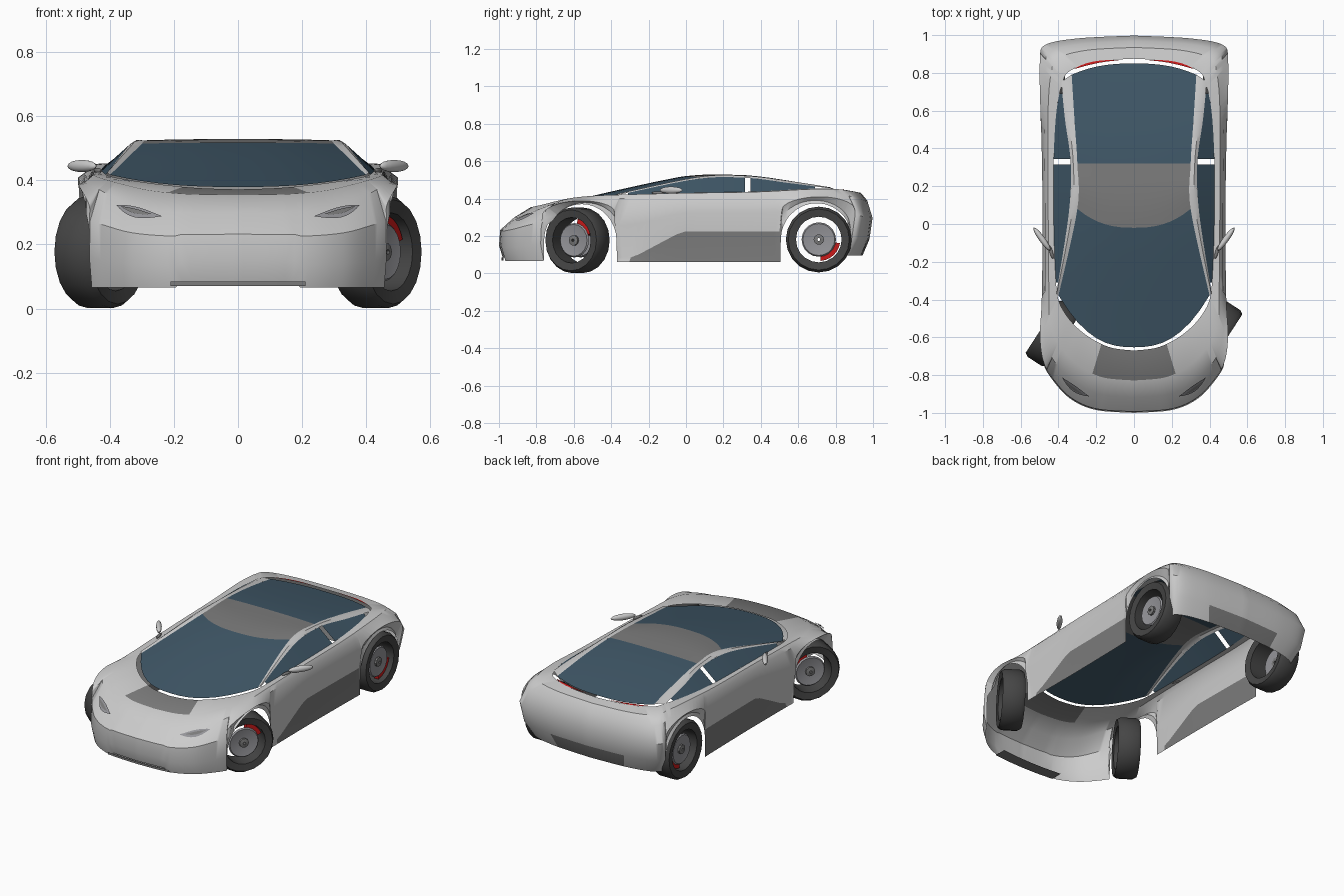
import bpy, bmesh, math
from mathutils import Vector, Matrix

if "Cube" in bpy.data.objects:
    bpy.data.objects.remove(bpy.data.objects["Cube"])


def material(name, r, g, b):
    m = bpy.data.materials.new(name)
    m.use_nodes = True
    m.diffuse_color = (r, g, b, 1)
    m.node_tree.nodes["Principled BSDF"].inputs["Base Color"].default_value = (r, g, b, 1)
    return m


silver = material("silver_paint", .6, .6, .6)
trim = material("grey_trim", .2, .2, .2)
glass = material("blue_glass", .05, .095, .135)
rubber = material("black_rubber", .06, .06, .06)
metal = material("wheel_metal", .3, .3, .32)
red = material("red", .6, .01, .01)


def finish(name, bm, mats, mirror=False, angle=35):
    me = bpy.data.meshes.new(name)
    bm.to_mesh(me)
    bm.free()
    for m in mats:
        me.materials.append(m)
    ob = bpy.data.objects.new(name, me)
    bpy.context.collection.objects.link(ob)
    if mirror:
        ob.modifiers.new("Mirror", 'MIRROR')
    bpy.ops.object.select_all(action='DESELECT')
    ob.select_set(True)
    bpy.context.view_layer.objects.active = ob
    bpy.ops.object.shade_smooth_by_angle(angle=math.radians(angle))
    return ob


def loft(name, rows, mats, rule=None, mirror=True):
    """Skin a grid of points; faces point away from the car's middle."""
    bm = bmesh.new()
    grid = [[bm.verts.new(p) for p in row] for row in rows]
    for j in range(len(grid) - 1):
        for i in range(len(grid[0]) - 1):
            f = bm.faces.new((grid[j][i], grid[j][i + 1], grid[j + 1][i + 1], grid[j + 1][i]))
            if rule:
                f.material_index = rule(j, f.calc_center_median())
    bm.normal_update()
    mid = Vector((0, 0, .2))
    if sum(f.normal.dot(f.calc_center_median() - mid) * f.calc_area() for f in bm.faces) < 0:
        bmesh.ops.reverse_faces(bm, faces=bm.faces[:])
    return finish(name, bm, mats, mirror)


def spline(keys, s):
    """Smooth curve through key points, one unit of s per key."""
    n = len(keys) - 1
    i = min(max(int(s), 0), n - 1)
    t = s - i
    a, b, c, d = (Vector(keys[min(max(k, 0), n)]) for k in range(i - 1, i + 3))
    return b + ((c - a) * t + (2 * a - 5 * b + 4 * c - d) * t ** 2 + (3 * b - a - 3 * c + d) * t ** 3) / 2


def s_at_y(keys, y):
    lo, hi = 0, len(keys) - 1
    for _ in range(40):
        m = (lo + hi) / 2
        lo, hi = (m, hi) if spline(keys, m).y < y else (lo, m)
    return lo


def mix(a, b, t):
    return a + (b - a) * t


# Body: plan outline with shoulder height, and the edge of the cabin opening
OUTER = [(0, -1, .30), (.2, -.985, .30), (.33, -.93, .315), (.42, -.84, .35), (.48, -.74, .38),
         (.5, -.6, .395), (.49, -.4, .4), (.485, 0, .405), (.49, .4, .41), (.5, .7, .425),
         (.5, .87, .42), (.475, .95, .4), (.3, .985, .39), (0, 1, .39)]
INNER = [(0, -.67, .372), (.12, -.655, .376), (.22, -.61, .385), (.3, -.55, .395), (.36, -.48, .405),
         (.4, -.4, .413), (.415, -.28, .42), (.425, 0, .43), (.425, .35, .437), (.41, .6, .45),
         (.38, .74, .455), (.34, .81, .45), (.2, .86, .445), (0, .875, .44)]
ARCHES = [(-.58, .175), (.71, .18)]
R = .195


def bottom(x, y):
    for yc, zc in ARCHES:
        if abs(y - yc) < R:
            return zc + math.sqrt(R * R - (y - yc) ** 2)
    if y < -.7:
        return .085 if x < .2 else .065
    return .095 if y > .85 else .06


def column(s):
    """Points of one vertical slice, from the lower edge to the cabin opening."""
    o, inn = spline(OUTER, s), spline(INNER, s)
    zb, sh = bottom(o.x, o.y), o.z
    z1 = mix(zb, sh, .3)
    if -.385 < o.y < .515:
        z1 = min(max(.085 + (o.y + .3) * .5, .085), .225)
    front, rear = o.y < -.75, o.y > .9
    tuck = .06 if front else .45 if rear else .12
    waist = 0 if front else .15 if rear else .2
    rows = [(tuck, zb), (waist, z1), (.02, mix(z1, sh, .55)), (.25, sh),
            (.52, mix(sh, inn.z, .65) + .008), (1, inn.z)]
    return [Vector((mix(o.x, inn.x, f), mix(o.y, inn.y, f), z)) for f, z in rows]


stations = [i / 8 for i in range(len(OUTER) * 8 - 7)]
for yc, zc in ARCHES:
    for side in (-1, 1):
        stations.append(s_at_y(OUTER, yc + side * (R + .002)))
        stations += [s_at_y(OUTER, yc + side * R * .9999 * math.cos(k * math.pi / 16)) for k in range(8)]
columns = [column(s) for s in sorted(set(stations))]


def body_rule(j, c):
    skirt = j == 0 and -.28 < c.y < .515
    hood_vent = j == 4 and c.y < -.6 and abs(c.x) < .2
    valance = j == 0 and c.y > .9 and abs(c.x) < .25
    return int(skirt or hood_vent or valance)


loft("body_shell", list(zip(*columns)), [silver, trim], body_rule)


# Thin plates that follow the body surface
def plate(name, s0, s1, row, v0, v1, mat, lift):
    pts = []
    for k in range(9):
        c = column(mix(s0, s1, k / 8))
        thick = math.sin(math.pi * k / 8)
        mid = (v0 + v1) / 2
        pts.append([c[row].lerp(c[row + 1], mix(mid, v, thick)) + Vector(lift) for v in (v0, v1)])
    loft(name, pts, [mat])


plate("headlight", 1.35, 2.75, 2, .55, .95, metal, (.003, -.006, .004))
plate("headlight_lens", 1.6, 2.55, 2, .68, .85, trim, (.005, -.009, .006))
plate("tail_light", 11.2, 12.6, 4, .9, 1.08, red, (0, -.004, .003))
loft("front_splitter", [[(.21 * u, y - .012 * (1 - u * u), z) for u in (0, .5, 1)]
     for y, z in ((-.9, .07), (-.975, .07), (-.975, .084))], [trim])

# Cabin: roof rail edges, then panels stretched across them
RAIL_IN = [(.4, -.38, .417), (.3, .08, .515), (.3, .32, .52), (.315, .55, .494), (.33, .79, .452)]
RAIL_OUT = [(.41, -.36, .42), (.345, .06, .505), (.335, .32, .511), (.365, .55, .483), (.385, .75, .457)]


def panel(name, s0, s1, bow, rise, mat):
    rows = []
    for k in range(9):
        t = k / 8
        e = spline(RAIL_IN, mix(s0, s1, t))
        row = []
        for i in range(9):
            u = i / 8
            w = 1 - u ** 2.5
            row.append((e.x * u, e.y + mix(*bow, t) * w, e.z + mix(*rise, t) * w))
        rows.append(row)
    loft(name, rows, [mat])


panel("windshield", .01, 1, (-.275, -.1), (-.038, .003), glass)
panel("roof", 1, 2, (-.1, 0), (.003, .005), trim)
panel("rear_window", 2, 4, (0, .06), (.005, -.012), glass)

rail = [[], [], []]
for k in range(33):
    a, b = spline(RAIL_IN, k / 8), spline(RAIL_OUT, k / 8)
    for row, p in zip(rail, (a, (a + b) / 2 + Vector((.004, 0, .006)), b)):
        row.append(p)
loft("roof_rail", rail, [silver])

for name, y0, y1 in (("door_window", -.31, .315), ("quarter_window", .345, .69)):
    ys = [mix(y0, y1, k / 12) for k in range(13)]
    loft(name, [[spline(c, s_at_y(c, y)) for y in ys] for c in (INNER, RAIL_OUT)], [glass])


# Wing mirrors
def blob(name, centre, size, turn, mat):
    bm = bmesh.new()
    m = Matrix.Translation(centre) @ Matrix.Rotation(math.radians(turn), 4, 'Z') @ Matrix.Diagonal((*size, 1))
    bmesh.ops.create_uvsphere(bm, u_segments=16, v_segments=8, radius=1, matrix=m)
    finish(name, bm, [mat], True, 60)


blob("wing_mirror", (.487, -.08, .445), (.075, .016, .019), 54, silver)
blob("mirror_stem", (.438, -.15, .43), (.035, .009, .009), 75, trim)


# Wheels: parts turned around the axle
def lathe(name, profile, place, mat, start=0, sweep=360, steps=20):
    bm = bmesh.new()
    rings = []
    for k in range(steps + 1):
        a = math.radians(start + sweep * k / steps)
        rings.append([bm.verts.new((x, r * math.cos(a), r * math.sin(a))) for r, x in profile])
    for p, q in zip(rings, rings[1:]):
        for i in range(len(profile)):
            j = (i + 1) % len(profile)
            bm.faces.new((p[i], p[j], q[j], q[i]))
    if sweep < 360:
        bm.faces.new(rings[0])
        bm.faces.new(rings[-1])
    bmesh.ops.remove_doubles(bm, verts=bm.verts[:], dist=.0001)
    bmesh.ops.recalc_face_normals(bm, faces=bm.faces[:])
    bm.transform(place)
    finish(name, bm, [mat])


TYRE = [(.122, -.058), (.163, -.065), (.176, -.045), (.176, .045), (.163, .065), (.122, .058)]
DISC = [(.022, .02), (.085, .02), (.092, .03), (.085, .038), (.04, .03), (.022, .03)]
HUB = [(.008, .02), (.028, .02), (.028, .042), (.008, .046)]
CALIPER = [(.075, .0), (.115, .0), (.115, .03), (.075, .03)]
for end, (yc, zc), turn, start, sweep in (("front", (-.58, .177), -33, 20, 60), ("rear", (.71, .181), 0, -85, 75)):
    for side, sx in (("left", 1), ("right", -1)):
        place = (Matrix.Translation((.43 * sx, yc, zc)) @ Matrix.Rotation(math.radians(turn), 4, 'Z')
                 @ Matrix.Diagonal((sx, 1, 1, 1)))
        label = end + "_" + side
        lathe(label + "_tyre", TYRE, place, rubber)
        lathe(label + "_brake_disc", DISC, place, metal)
        lathe(label + "_hub", HUB, place, trim, steps=10)
        lathe(label + "_caliper", CALIPER, place, red, start, sweep, 6)
